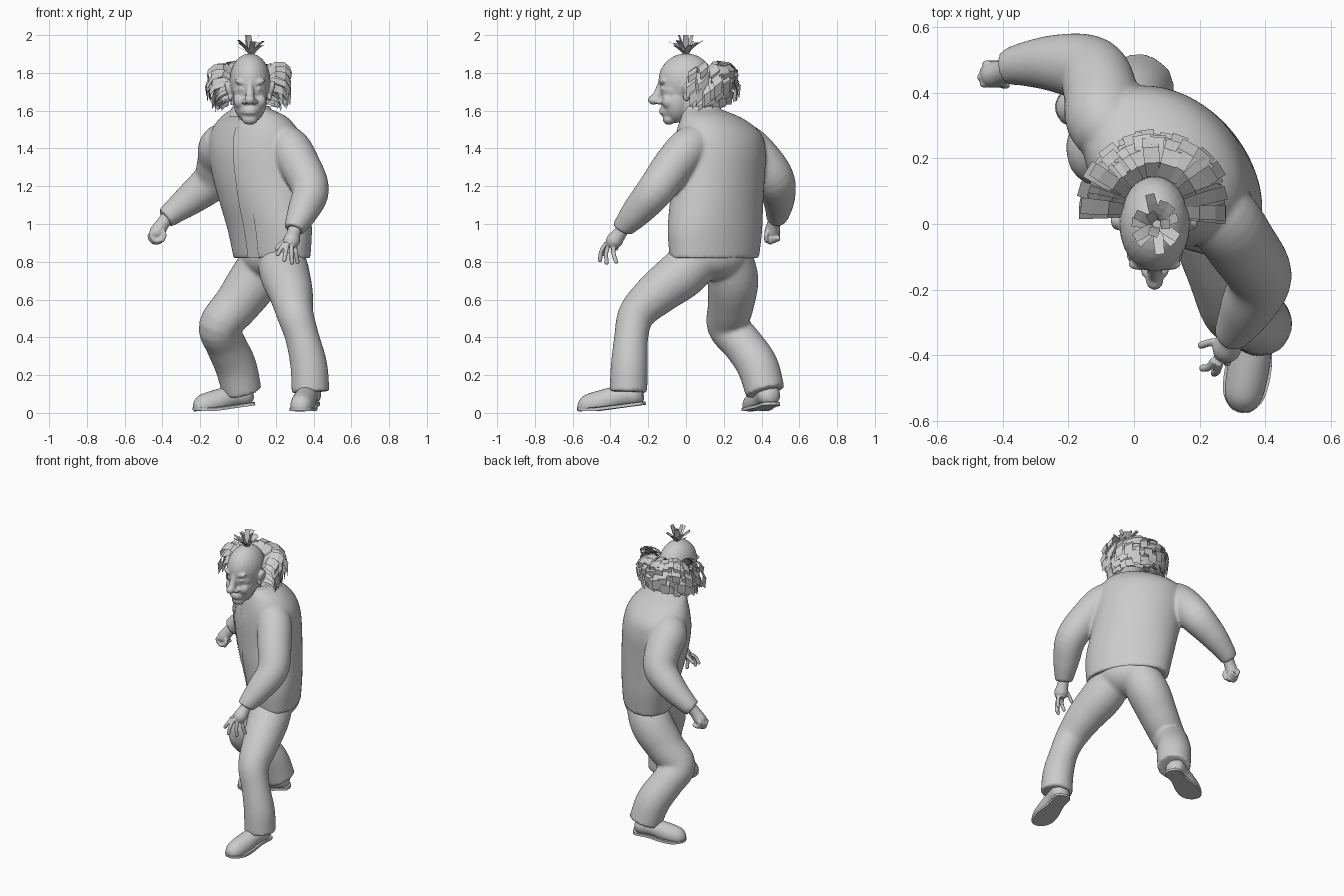
import bpy, bmesh, math, random
from mathutils import Vector, Matrix

random.seed(4)
if "Cube" in bpy.data.objects:
    bpy.data.objects.remove(bpy.data.objects["Cube"])

grey = bpy.data.materials.new("plain_grey")
grey.use_nodes = True
grey.diffuse_color = (0.6, 0.6, 0.6, 1)
grey.node_tree.nodes["Principled BSDF"].inputs["Base Color"].default_value = (0.6, 0.6, 0.6, 1)


def finish(name, bm, voxel=0, smooth=True, soften=4):
    """Turn a bmesh into an object; a voxel size fuses its pieces into one skin."""
    bmesh.ops.recalc_face_normals(bm, faces=bm.faces)
    me = bpy.data.meshes.new(name)
    bm.to_mesh(me)
    bm.free()
    me.materials.append(grey)
    me.polygons.foreach_set("use_smooth", [smooth] * len(me.polygons))
    ob = bpy.data.objects.new(name, me)
    bpy.context.collection.objects.link(ob)
    if voxel:
        m = ob.modifiers.new("fuse", 'REMESH')
        m.mode, m.voxel_size, m.use_smooth_shade = 'VOXEL', voxel, True
        s = ob.modifiers.new("soften", 'SMOOTH')
        s.factor, s.iterations = 0.5, soften


def spline(pts, steps=5):
    """Catmull-Rom through tuples of any length."""
    p = [Vector(q) for q in pts]
    p = [2 * p[0] - p[1]] + p + [2 * p[-1] - p[-2]]
    out = []
    for a, b, c, d in zip(p, p[1:], p[2:], p[3:]):
        for k in range(steps):
            t = k / steps
            out.append(0.5 * (2 * b + (c - a) * t + (2 * a - 5 * b + 4 * c - d) * t ** 2
                              + (3 * b - a - 3 * c + d) * t ** 3))
    return out + [p[-2]]


def skin(bm, rings, closed=True, cap=True):
    vs = [[bm.verts.new(c) for c in r] for r in rings]
    n = len(vs[0])
    for a, b in zip(vs, vs[1:]):
        for i in range(n if closed else n - 1):
            j = (i + 1) % n
            bm.faces.new((a[i], a[j], b[j], b[i]))
    if cap:
        bm.faces.new(vs[0][::-1])
        bm.faces.new(vs[-1])


def tube(bm, pts, n=20, steps=5, mat=Matrix()):
    """Round limb through (x, y, z, radius) points."""
    s = spline(pts, steps)
    axis, rings = Vector((1, 0.1, 0.05)), []
    for i, q in enumerate(s):
        t = (s[min(i + 1, len(s) - 1)] - s[max(i - 1, 0)]).to_3d().normalized()
        axis = (axis - t * axis.dot(t)).normalized()
        other = t.cross(axis)
        rings.append([mat @ (q.to_3d() + q[3] * (axis * math.cos(w) + other * math.sin(w)))
                      for w in (math.tau * k / n for k in range(n))])
    skin(bm, rings)


def ball(bm, c, r, rot=Matrix()):
    m = Matrix.Translation(c) @ rot @ Matrix.Diagonal((*r, 1))
    bmesh.ops.create_uvsphere(bm, u_segments=24, v_segments=16, radius=1, matrix=m)


# Jacket body: turned ellipses (x, y, z, half width, half depth, turn in degrees)
body = spline([(.18, .15, .82, .265, .165, -55), (.168, .153, .97, .282, .182, -53),
               (.14, .162, 1.12, .28, .2, -48), (.115, .172, 1.25, .28, .21, -43),
               (.098, .178, 1.38, .28, .212, -41), (.09, .172, 1.48, .265, .192, -40),
               (.085, .135, 1.56, .195, .148, -33), (.07, .08, 1.61, .1, .1, -15)])


def body_ring(ring, grow, start, end, n=48):
    x, y, z, a, b, deg = ring
    turn = Matrix.Rotation(math.radians(deg), 3, 'Z')
    angles = (start + (end - start) * k / n - math.pi / 2 for k in range(n))
    return [Vector((x, y, z)) + turn @ Vector(((a + grow) * math.cos(w), (b + grow) * math.sin(w), 0))
            for w in angles]


bm = bmesh.new()
skin(bm, [body_ring(r, 0, 0, math.tau) for r in body])
tube(bm, [(.15, .12, 1.46, .07), (.258, .03, 1.415, .108), (.328, -.065, 1.31, .108),
          (.383, -.16, 1.18, .099), (.345, -.255, 1.07, .083), (.305, -.325, .99, .06),
          (.297, -.338, .97, .053)], 28)
tube(bm, [(.05, .22, 1.46, .07), (-.08, .3, 1.42, .115), (-.1, .395, 1.335, .114),
          (-.132, .468, 1.235, .107), (-.235, .49, 1.145, .089),
          (-.34, .487, 1.065, .066), (-.385, .475, 1.03, .055)], 28)
finish("jacket", bm, .01, soften=5)

# Front edges of the jacket with the thin panel between them
for name, left, right, lift in [("front_panel", -.15, .15, .003), ("right_lapel_edge", -.17, -.13, .006),
                                ("left_lapel_edge", .13, .17, .006)]:
    bm = bmesh.new()
    skin(bm, [body_ring(r, lift, left + .25, right + .25, 8) for r in body[:-3]], closed=False, cap=False)
    finish(name, bm)

# Collar
bm = bmesh.new()
skin(bm, [body_ring((.07, y, z, a, a, 0), 0, .35, math.tau - .35, 32)
          for y, z, a in [(.09, 1.57, .125), (.08, 1.62, .1), (.075, 1.625, .092), (.075, 1.59, .088)]],
     closed=False, cap=False)
finish("collar", bm)


def finger(bm, pts, r=.012):
    tube(bm, [(*p, r) for p in pts], 10)
    ball(bm, pts[-1], (r, r, r))


# Open left hand
bm = bmesh.new()
tube(bm, [(.305, -.325, .99, .036), (.295, -.35, .95, .036), (.283, -.38, .91, .044), (.278, -.39, .88, .032)])
for x, y, z in [(.21, -.44, .84), (.245, -.455, .81), (.285, -.42, .795), (.315, -.37, .8)]:
    knuckle = Vector((.28, -.39, .9)).lerp(Vector((x, y, .9)), .5)
    finger(bm, [knuckle, knuckle.lerp(Vector((x, y, z)), .5) + Vector((0, -.01, 0)), (x, y, z)])
finger(bm, [(.28, -.36, .94), (.24, -.36, .905), (.205, -.37, .87)])
finish("left_hand", bm, .005)

# Curled right hand
bm = bmesh.new()
tube(bm, [(-.37, .48, 1.04, .036), (-.4, .465, 1, .036), (-.43, .455, .955, .04), (-.44, .455, .935, .028)])
for k in range(4):
    y, up = .428 + .02 * k, .008 * abs(k - 1)
    finger(bm, [(-.44, y, .96), (-.468 + up, y, .937 + up), (-.45 + up, y, .905 + up),
                (-.415, y, .905 + up), (-.405, y, .925)])
finger(bm, [(-.41, .44, .98), (-.39, .425, .945), (-.4, .425, .915)])
finish("right_hand", bm, .005)

# Trousers
bm = bmesh.new()
ball(bm, (.185, .165, .83), (.2, .15, .13), Matrix.Rotation(math.radians(-52), 4, 'Z'))
tube(bm, [(.22, .1, .86, .12), (.245, -.01, .745, .132), (.28, -.15, .635, .117), (.302, -.26, .525, .098),
          (.34, -.29, .4, .09), (.375, -.3, .25, .098), (.384, -.305, .11, .1)], 28)
tube(bm, [(.17, .22, .86, .12), (.09, .248, .71, .135), (-.01, .237, .57, .122), (-.098, .222, .46, .11),
          (-.066, .3, .365, .107), (-.013, .378, .25, .11), (.022, .42, .11, .105)], 28)
finish("trousers", bm, .012)


# Shoes, built toe-forward along +x then placed
def shoe(side, heel, toe, pitch, z):
    d = Vector(toe) - Vector(heel)
    place = (Matrix.Translation((*heel, z)) @ Matrix.Rotation(math.atan2(d.y, d.x), 4, 'Z')
             @ Matrix.Rotation(pitch, 4, 'Y') @ Matrix.Diagonal((d.length, 1, 1, 1)))
    bm = bmesh.new()
    tube(bm, [(.02, 0, .05, .03), (.12, 0, .06, .06), (.35, 0, .06, .058), (.6, 0, .045, .064),
              (.85, 0, .035, .058), (.96, 0, .03, .035), (.99, 0, .03, .01)], 24)
    tube(bm, [(.22, 0, .05, .06), (.22, 0, .15, .058)], 24)
    for v in bm.verts:
        v.co.z = max(v.co.z, .01)
    bmesh.ops.transform(bm, matrix=place, verts=bm.verts)
    finish(side + "_shoe", bm)
    half = spline([(0, .015), (.06, .05), (.3, .05), (.6, .07), (.85, .064), (.97, .035), (1, .01)], 4)
    edge = [(p.x, p.y) for p in half] + [(p.x, -p.y) for p in reversed(half)]
    bm = bmesh.new()
    skin(bm, [[place @ Vector((x, y, h + .06 * max(0, x - .75))) for x, y in edge] for h in (0, .016)])
    finish(side + "_sole", bm, smooth=False)


shoe("left", (.39, -.215), (.325, -.575), .13, .044)
shoe("right", (.085, .46), (-.235, .335), .13, .042)

# Head with face, ears and neck
HX = .063
bm = bmesh.new()
ball(bm, (HX, 0, 1.76), (.108, .146, .143))
ball(bm, (HX, -.05, 1.655), (.09, .083, .12))
ball(bm, (HX, -.055, 1.71), (.092, .085, .07))
ball(bm, (HX, -.085, 1.6), (.055, .054, .042))
ball(bm, (HX, -.09, 1.557), (.044, .034, .032))
tube(bm, [(HX, .0, 1.66, .075), (.07, .05, 1.56, .075), (.08, .1, 1.46, .085)])
tube(bm, [(HX, -.13, 1.755, .016), (HX, -.143, 1.71, .02), (HX, -.16, 1.665, .025)], 12)
ball(bm, (HX, -.172, 1.657), (.027, .03, .026))
for z in (1.605, 1.589):
    ball(bm, (HX, -.126, z), (.034, .017, .009))
for s in (-1, 1):
    tilt = Matrix.Rotation(s * -.3, 4, 'Y')
    ball(bm, (HX + s * .025, -.143, 1.648), (.018, .022, .016))
    ball(bm, (HX + s * .045, -.122, 1.75), (.038, .02, .015), tilt)
    ball(bm, (HX + s * .04, -.117, 1.715), (.024, .018, .013))
    ball(bm, (HX + s * .05, -.092, 1.65), (.036, .036, .04))
    ball(bm, (HX + s * .114, .012, 1.715), (.016, .032, .045), Matrix.Rotation(s * .3, 4, 'Y'))
    ball(bm, (HX + s * .104, .002, 1.672), (.013, .018, .022))
finish("head", bm, .0065, soften=5)


# Hair built from flat ribbons
def ribbon(bm, path, across, width):
    rings = [[p - across * w, p + across * w]
             for p, w in zip(path, (width * .4, width * .5, width * .55, width * .55, width * .5))]
    skin(bm, rings, closed=False, cap=False)


bm = bmesh.new()
for root_z, reach, drop, lift, spread in [(1.795, .13, .05, .04, 176), (1.775, .142, .1, .03, 180),
                                          (1.74, .13, .09, .02, 176), (1.7, .105, .07, .01, 165),
                                          (1.66, .075, .04, .005, 150)]:
    count = 20
    for i in range(count):
        w = math.radians(90 + spread * (i / (count - 1) - .5) + random.uniform(-4, 4))
        out = Vector((math.cos(w), math.sin(w), 0))
        root = Vector((HX + .095 * out.x, .035 + .11 * out.y,
                       root_z + .02 * out.y + random.uniform(-.012, .012)))
        long = reach * random.uniform(.85, 1.05)
        fall = drop * random.uniform(.7, 1.3)
        path = [root + out * long * f + Vector((0, 0, lift * u - fall * d))
                for f, u, d in [(0, 0, 0), (.35, .9, 0), (.75, 1, .2), (1, .8, .6), (.95, .5, 1.1)]]
        # ribbons near the temples twist so their flats turn forward
        side = Vector((-out.y, out.x, .9 * abs(out.x) ** 3 * math.copysign(1, out.x)
                       + random.uniform(-.25, .25))).normalized()
        ribbon(bm, path, side, random.uniform(.045, .06))
finish("side_hair", bm, smooth=False)

bm = bmesh.new()
for i in range(14):
    w = math.tau * i / 14 + random.uniform(-.15, .15)
    out = Vector((math.cos(w), math.sin(w), 0))
    reach, rise = random.uniform(.05, .085), random.uniform(.04, .08)
    if i % 5 == 0:
        reach, rise = .03, .105
    path = [Vector((HX + .007, 0, 1.895)) + out * (.01 + reach * f ** 1.6) + Vector((0, 0, rise * f))
            for f in (0, .25, .5, .75, 1)]
    ribbon(bm, path, Vector((-out.y, out.x, 0)), .028)
finish("top_tuft", bm, smooth=False)
